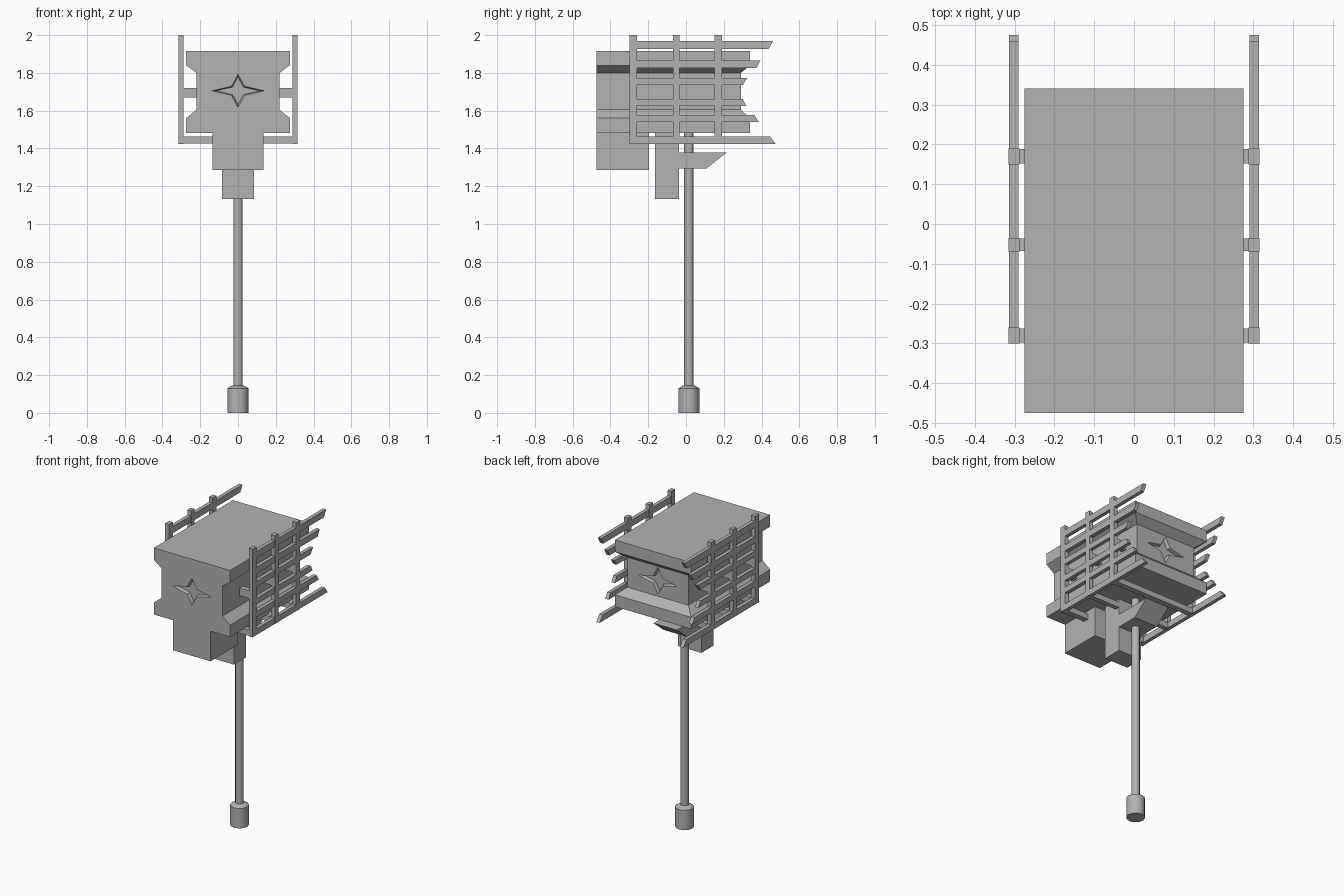
import bpy, bmesh, math

cube = bpy.data.objects.get("Cube")
if cube:
    bpy.data.objects.remove(cube, do_unlink=True)

grey = bpy.data.materials.new("plain grey")
grey.use_nodes = True
COLOUR = (0.45, 0.45, 0.45, 1)
grey.diffuse_color = COLOUR
grey.node_tree.nodes["Principled BSDF"].inputs["Base Color"].default_value = COLOUR


def loft(name, rings):
    """Skin a stack of equal-length point rings and cap both ends."""
    bm = bmesh.new()
    loops = [[bm.verts.new(p) for p in ring] for ring in rings]
    n = len(loops[0])
    for a, b in zip(loops, loops[1:]):
        for i in range(n):
            j = (i + 1) % n
            bm.faces.new((a[i], a[j], b[j], b[i]))
    bm.faces.new(loops[0][::-1])
    bm.faces.new(loops[-1])
    bmesh.ops.recalc_face_normals(bm, faces=bm.faces)
    mesh = bpy.data.meshes.new(name)
    bm.to_mesh(mesh)
    bm.free()
    mesh.materials.append(grey)
    obj = bpy.data.objects.new(name, mesh)
    bpy.context.collection.objects.link(obj)
    return obj


def side_prism(name, x0, x1, profile):
    """Extrude a (y, z) profile along x."""
    return loft(name, [[(x, y, z) for y, z in profile] for x in (x0, x1)])


def box(name, x0, x1, y0, y1, z0, z1):
    return side_prism(name, x0, x1, [(y0, z0), (y1, z0), (y1, z1), (y0, z1)])


def activate(obj):
    bpy.ops.object.select_all(action='DESELECT')
    obj.select_set(True)
    bpy.context.view_layer.objects.active = obj


# Head block: waisted on both sides and the back, flat at the front
FRONT, BACK, WAIST_BACK = -0.475, 0.34, 0.29
HALF, WAIST = 0.275, 0.22
levels = [(1.483, HALF, BACK), (1.56, HALF, BACK), (1.605, WAIST, WAIST_BACK),
          (1.80, WAIST, WAIST_BACK), (1.84, HALF, BACK), (1.917, HALF, BACK)]
head = loft("head_block", [[(-w, FRONT, z), (w, FRONT, z), (w, b, z), (-w, b, z)]
                           for z, w, b in levels])


# Engraved four-pointed stars with sloping walls, front and back
def star_ring(y, s):
    tips = [(0.14, 0), (0.035, 0.024), (0, 0.088), (-0.035, 0.024),
            (-0.14, 0), (-0.035, -0.024), (0, -0.088), (0.035, -0.024)]
    return [(x * s, y, 1.705 + z * s) for x, z in tips]


for label, face, inward in (("front", FRONT, 1), ("back", WAIST_BACK, -1)):
    cutter = loft(label + "_star_cutter", [star_ring(face - 0.02 * inward, 1.18),
                                           star_ring(face + 0.02 * inward, 0.82)])
    cutter.hide_render = True
    cut = head.modifiers.new("star", 'BOOLEAN')
    cut.operation, cut.solver, cut.object = 'DIFFERENCE', 'EXACT', cutter
    activate(head)
    bpy.ops.object.modifier_apply(modifier=cut.name)
    bpy.data.objects.remove(cutter, do_unlink=True)

# Blocks hanging under the head
box("front_lower_block", -0.135, 0.135, FRONT, -0.197, 1.287, 1.483)
box("grip_block", -0.085, 0.085, -0.163, -0.037, 1.133, 1.483)
side_prism("rear_wedge", -0.085, 0.085,
           [(-0.037, 1.293), (0.108, 1.293), (0.215, 1.378), (-0.037, 1.378)])


# Pole with a thicker foot
def turned(name, profile, sides=12):
    rings = [[(r * math.cos(a), 0.015 + r * math.sin(a), z)
              for a in (math.tau * i / sides for i in range(sides))]
             for r, z in profile]
    obj = loft(name, rings)
    activate(obj)
    bpy.ops.object.shade_smooth_by_angle(angle=math.radians(35))


turned("pole", [(0.025, 0.13), (0.025, 1.483)])
turned("pole_foot", [(0.056, 0), (0.056, 0.13), (0.03, 0.145)])

# Lattice guards: (bottom z, top z, bottom end y, top end y) for each rail
POSTS = [(-0.30, -0.26), (-0.07, -0.035), (0.15, 0.19)]
RAILS = [(1.926, 1.968, 0.437, 0.46), (1.825, 1.866, 0.373, 0.394),
         (1.736, 1.773, 0.30, 0.325), (1.624, 1.662, 0.32, 0.30),
         (1.54, 1.577, 0.384, 0.362), (1.424, 1.464, 0.475, 0.445)]
for label, s in (("left", 1), ("right", -1)):
    for i, (z0, z1, e0, e1) in enumerate(RAILS, 1):
        side_prism(f"{label}_rail_{i}", s * 0.29, s * 0.314,
                   [(-0.299, z0), (e0, z0), (e1, z1), (-0.299, z1)])
    for i, (y0, y1) in enumerate(POSTS, 1):
        box(f"{label}_post_{i}", s * 0.288, s * 0.315, y0, y1, 1.424, 2.0)
        box(f"{label}_bracket_{i}", s * 0.215, s * 0.29, y0 + 0.002, y1 - 0.002, 1.67, 1.72)

# Crossbars joining both guards beneath the head
for i, (y0, y1) in enumerate(POSTS, 1):
    box(f"crossbar_{i}", -0.29, 0.29, y0 + 0.002, y1 - 0.002, 1.426, 1.462)
